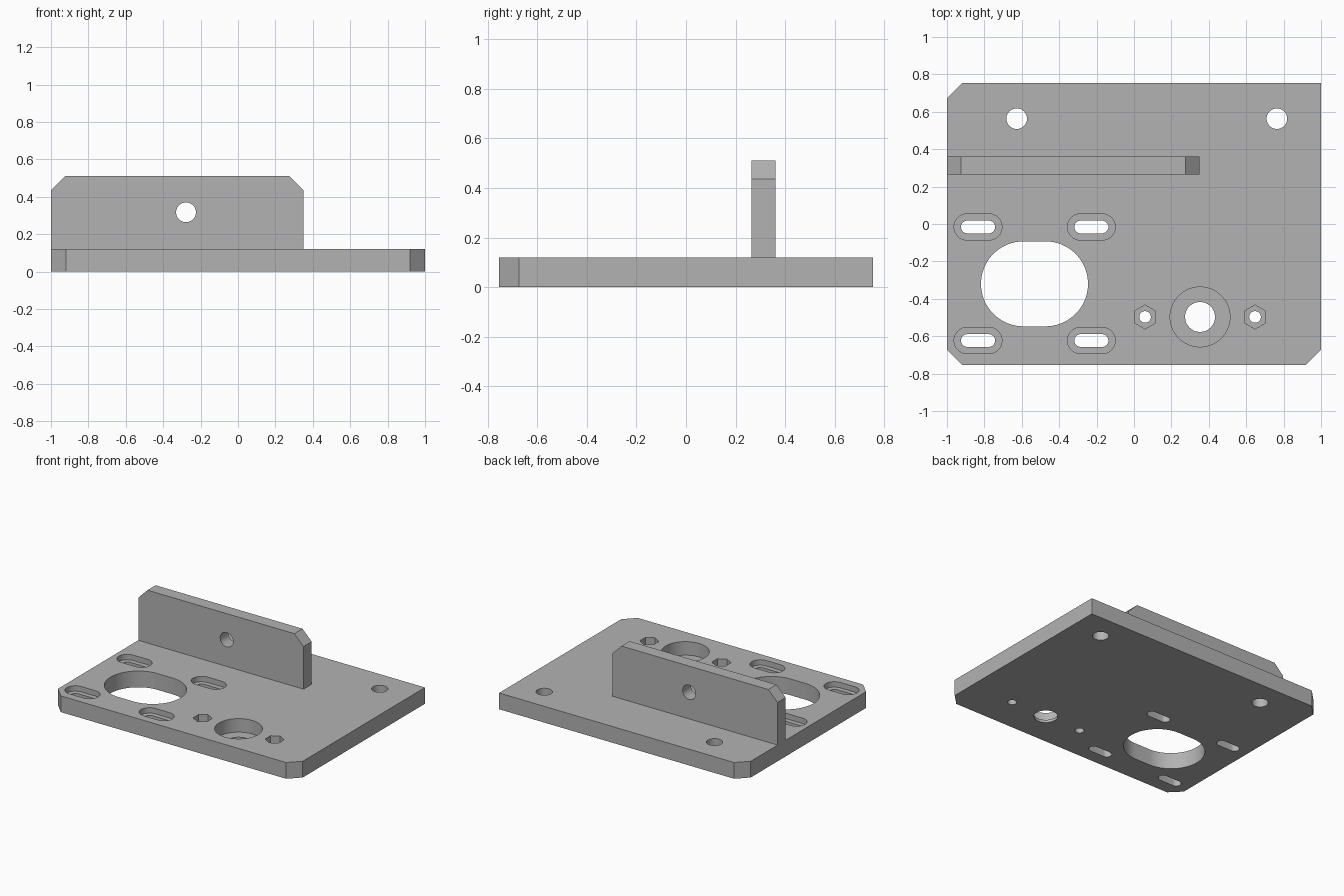
import bpy, bmesh, math
from mathutils import Matrix

if "Cube" in bpy.data.objects:
    bpy.data.objects.remove(bpy.data.objects["Cube"], do_unlink=True)

T = 0.12          # plate thickness
CUT = 0.08        # corner chamfer

grey = bpy.data.materials.new("machined grey")
grey.use_nodes = True
colour = (0.45, 0.45, 0.45, 1)
grey.diffuse_color = colour
grey.node_tree.nodes["Principled BSDF"].inputs["Base Color"].default_value = colour


def prism(name, outline, z0, z1):
    """Extrude a flat outline upwards from z0 to z1."""
    bm = bmesh.new()
    face = bm.faces.new([bm.verts.new((x, y, z0)) for x, y in outline])
    new = bmesh.ops.extrude_face_region(bm, geom=[face])["geom"]
    bmesh.ops.translate(bm, vec=(0, 0, z1 - z0),
                        verts=[v for v in new if isinstance(v, bmesh.types.BMVert)])
    bmesh.ops.recalc_face_normals(bm, faces=bm.faces)
    mesh = bpy.data.meshes.new(name)
    bm.to_mesh(mesh)
    bm.free()
    mesh.materials.append(grey)
    obj = bpy.data.objects.new(name, mesh)
    bpy.context.collection.objects.link(obj)
    return obj


def slot(x, y, r, half=None, n=48):
    """Round-ended outline; a plain circle or polygon when half is omitted."""
    s = (half or r) - r
    pts = []
    for i in range(n):
        a = math.tau * (i + 0.5) / n - math.pi / 2 if s else math.tau * i / n + math.pi / 2
        pts.append((x + r * math.cos(a) + math.copysign(s, math.cos(a)), y + r * math.sin(a)))
    return pts


def cut(target, cutters):
    """Subtract each cutter in turn and keep the plain result."""
    for c in cutters:
        c.hide_render = True
        mod = target.modifiers.new("cut", "BOOLEAN")
        mod.operation, mod.solver, mod.object = "DIFFERENCE", "EXACT", c
    bpy.context.view_layer.update()
    graph = bpy.context.evaluated_depsgraph_get()
    mesh = bpy.data.meshes.new_from_object(target.evaluated_get(graph))
    target.modifiers.clear()
    target.data = mesh
    for c in cutters:
        bpy.data.objects.remove(c, do_unlink=True)


def smooth(obj):
    bpy.ops.object.select_all(action="DESELECT")
    obj.select_set(True)
    bpy.context.view_layer.objects.active = obj
    bpy.ops.object.shade_smooth_by_angle(angle=math.radians(30))


# Base plate with three clipped corners
H = 0.753
plate = prism("base_plate", [(-1, -H + CUT), (-1 + CUT, -H), (1 - CUT, -H), (1, -H + CUT),
                             (1, H), (-1 + CUT, H), (-1, H - CUT)], 0, T)
cutters = []


def through(outline):
    cutters.append(prism("hole_cutter", outline, -0.1, T + 0.1))


def pocket(outline, depth):
    cutters.append(prism("pocket_cutter", outline, T - depth, T + 0.1))


# Motor opening with four recessed slots around it
through(slot(-0.532, -0.32, 0.227, 0.286, 96))
for x in (-0.834, -0.228):
    for y in (-0.016, -0.623):
        through(slot(x, y, 0.034, 0.091))
        pocket(slot(x, y, 0.07, 0.128), 0.04)

# Bearing seat and the hexagonal nut pockets beside it
through(slot(0.353, -0.497, 0.08))
pocket(slot(0.353, -0.497, 0.16, n=64), 0.1)
for x in (0.059, 0.647):
    through(slot(x, -0.497, 0.031))
    pocket(slot(x, -0.497, 0.064, n=6), 0.08)

# Mounting holes at the back
for x in (-0.627, 0.764):
    through(slot(x, 0.563, 0.055))

cut(plate, cutters)
smooth(plate)

# Upright wall, drawn flat in x and z, then stood up
wall = prism("upright_wall", [(-1, T), (0.35, T), (0.35, 0.435), (0.275, 0.51),
                              (-0.925, 0.51), (-1, 0.435)], -0.36, -0.265)
cut(wall, [prism("wall_hole_cutter", slot(-0.278, 0.317, 0.053), -0.5, 0)])
wall.data.transform(Matrix.Rotation(math.pi / 2, 4, "X"))
smooth(wall)
